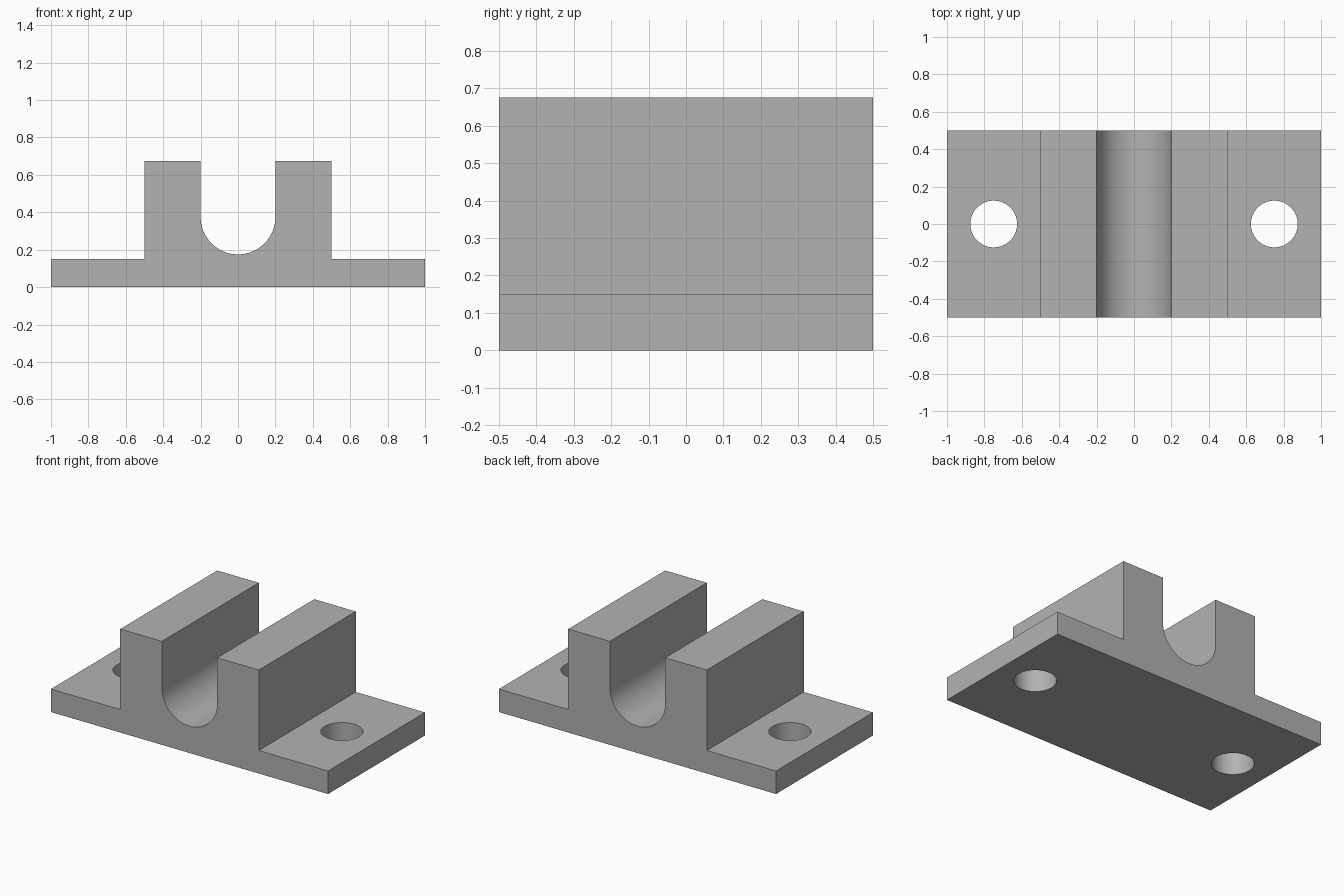
import bpy
import bmesh
from math import cos, sin, pi, radians

HALF_LENGTH, HALF_DEPTH = 1.0, 0.5
BASE_TOP, BLOCK_TOP, BLOCK_HALF = 0.15, 0.675, 0.5
SLOT_RADIUS, SLOT_CENTRE_Z = 0.2, 0.375
HOLE_RADIUS, HOLE_X = 0.125, 0.75
ARC_STEPS = 32

default_cube = bpy.data.objects.get("Cube")
if default_cube:
    bpy.data.objects.remove(default_cube, do_unlink=True)

# Plain grey finish
grey = bpy.data.materials.new("plain_grey")
grey.use_nodes = True
colour = (0.448, 0.448, 0.448, 1.0)
grey.diffuse_color = colour
grey.node_tree.nodes["Principled BSDF"].inputs["Base Color"].default_value = colour


def extrude_profile(name, points, half_depth):
    """Extrude an x-z outline along y, centred on y = 0."""
    bm = bmesh.new()
    face = bm.faces.new([bm.verts.new((x, -half_depth, z)) for x, z in points])
    result = bmesh.ops.extrude_face_region(bm, geom=[face])
    moved = [v for v in result["geom"] if isinstance(v, bmesh.types.BMVert)]
    bmesh.ops.translate(bm, verts=moved, vec=(0, 2 * half_depth, 0))
    bmesh.ops.recalc_face_normals(bm, faces=bm.faces)
    mesh = bpy.data.meshes.new(name)
    bm.to_mesh(mesh)
    bm.free()
    obj = bpy.data.objects.new(name, mesh)
    bpy.context.collection.objects.link(obj)
    return obj


# Flanged block with a round-bottomed slot: right half outline, then mirrored
right_side = [(HALF_LENGTH, 0), (HALF_LENGTH, BASE_TOP), (BLOCK_HALF, BASE_TOP),
              (BLOCK_HALF, BLOCK_TOP), (SLOT_RADIUS, BLOCK_TOP)]
slot_arc = [(SLOT_RADIUS * cos(pi * i / ARC_STEPS),
             SLOT_CENTRE_Z - SLOT_RADIUS * sin(pi * i / ARC_STEPS))
            for i in range(ARC_STEPS + 1)]
left_side = [(-x, z) for x, z in reversed(right_side)]
bracket = extrude_profile("slotted_bracket", right_side + slot_arc + left_side, HALF_DEPTH)
bracket.data.materials.append(grey)

# Bolt holes through both flanges
for side, label in ((1, "left"), (-1, "right")):
    bpy.ops.mesh.primitive_cylinder_add(vertices=64, radius=HOLE_RADIUS, depth=4 * BASE_TOP,
                                        location=(side * HOLE_X, 0, BASE_TOP / 2))
    cutter = bpy.context.object
    cutter.name = label + "_bolt_hole_cutter"
    cutter.data.materials.append(grey)
    cutter.hide_render = True
    cut = bracket.modifiers.new(label + "_bolt_hole", "BOOLEAN")
    cut.operation = "DIFFERENCE"
    cut.solver = "EXACT"
    cut.object = cutter
    bpy.ops.object.select_all(action="DESELECT")
    bpy.context.view_layer.objects.active = bracket
    bracket.select_set(True)
    bpy.ops.object.modifier_apply(modifier=cut.name)
    bpy.data.objects.remove(cutter, do_unlink=True)

# Smooth curved walls, crisp corners
bpy.ops.object.shade_smooth_by_angle(angle=radians(30))
